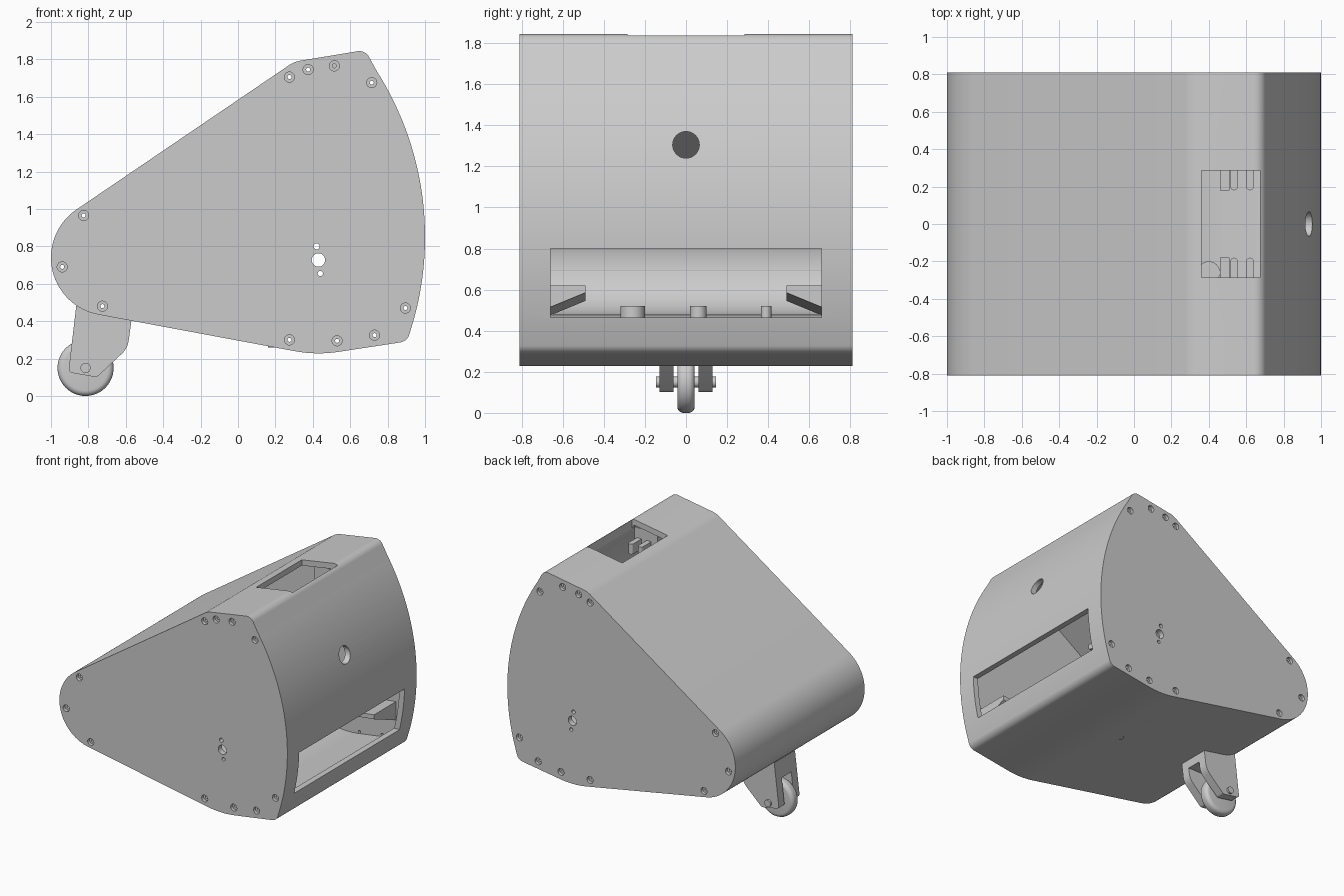
import bpy, bmesh, math
from mathutils import Vector, Matrix

cube = bpy.data.objects.get("Cube")
if cube:
    bpy.data.objects.remove(cube, do_unlink=True)

grey = bpy.data.materials.new("plain grey")
grey.use_nodes = True
grey.diffuse_color = (0.6, 0.6, 0.6, 1)
grey.node_tree.nodes["Principled BSDF"].inputs["Base Color"].default_value = (0.6, 0.6, 0.6, 1)


def finish(name, bm):
    bmesh.ops.recalc_face_normals(bm, faces=bm.faces[:])
    mesh = bpy.data.meshes.new(name)
    bm.to_mesh(mesh)
    bm.free()
    mesh.materials.append(grey)
    ob = bpy.data.objects.new(name, mesh)
    bpy.context.collection.objects.link(ob)
    return ob


def loft(bm, ring_a, ring_b):
    a = [bm.verts.new(p) for p in ring_a]
    b = [bm.verts.new(p) for p in ring_b]
    bm.faces.new(a)
    bm.faces.new(b[::-1])
    for i in range(len(a)):
        j = (i + 1) % len(a)
        bm.faces.new((a[j], a[i], b[i], b[j]))


def prism(bm, pts, y0, y1):
    loft(bm, [(x, y0, z) for x, z in pts], [(x, y1, z) for x, z in pts])


def box(bm, x0, x1, y0, y1, z0, z1):
    prism(bm, [(x0, z0), (x1, z0), (x1, z1), (x0, z1)], y0, y1)


def rod(bm, x, z, r, y0, y1, n=24):
    prism(bm, arc(x, z, r, 0, 360 - 360 / n, n), y0, y1)


def arc(cx, cz, r, a0, a1, n):
    angles = [math.radians(a0 + (a1 - a0) * i / (n - 1)) for i in range(n)]
    return [(cx + r * math.cos(a), cz + r * math.sin(a)) for a in angles]


def fillet(corners, n=8):
    """Round each (x, z, radius) corner of a closed outline."""
    out = []
    for i, (x, z, r) in enumerate(corners):
        p = Vector((x, z))
        if r == 0:
            out.append((x, z))
            continue
        u = (Vector(corners[i - 1][:2]) - p).normalized()
        v = (Vector(corners[(i + 1) % len(corners)][:2]) - p).normalized()
        half = u.angle(v) / 2
        c = p + (u + v).normalized() * (r / math.sin(half))
        s = p + u * (r / math.tan(half)) - c
        e = p + v * (r / math.tan(half)) - c
        for k in range(n + 1):
            d = s.lerp(e, k / n).normalized() * r
            out.append(tuple(c + d))
    return out


def inset(pts, d):
    out = []
    for i, p in enumerate(pts):
        a, b, c = Vector(pts[i - 1]), Vector(p), Vector(pts[(i + 1) % len(pts)])
        n1, n2 = [Vector((-t.y, t.x)).normalized() for t in (b - a, c - b)]
        out.append(tuple(b + (n1 + n2) * (d / (1 + n1.dot(n2)))))
    return out


def cut(ob, bm):
    tool = finish("cutter", bm)
    tool.hide_render = True
    mod = ob.modifiers.new("cut", 'BOOLEAN')
    mod.operation, mod.solver, mod.object = 'DIFFERENCE', 'EXACT', tool
    bpy.context.view_layer.objects.active = ob
    bpy.ops.object.modifier_apply(modifier=mod.name)
    bpy.data.objects.remove(tool, do_unlink=True)


def smooth(ob):
    bpy.ops.object.select_all(action='DESELECT')
    ob.select_set(True)
    bpy.context.view_layer.objects.active = ob
    bpy.ops.object.shade_smooth_by_angle(angle=math.radians(25))


# Housing outline: round rear, shallow keel, bowed front, short flat top
HALF, WALL = 0.81, 0.045
rear = [(x, z, 0) for x, z in arc(-0.69, 0.74, 0.31, 124, 259.5, 32)]
bow = [(x, z, 0) for x, z in arc(-0.654, 0.85, 1.654, -15, 32.5, 32)]
outline = fillet(rear + [(0.42, 0.218, 0.7), (0.905, 0.292, 0.06)] + bow
                 + [(0.68, 1.85, 0.06), (0.3, 1.787, 0.15)])
bm = bmesh.new()
prism(bm, outline, -HALF, HALF)
housing = finish("housing", bm)

# Hollow interior
bm = bmesh.new()
prism(bm, inset(outline, WALL), WALL - HALF, HALF - WALL)
cut(housing, bm)

# Front window, front round hole and top hatch
bm = bmesh.new()
box(bm, 0.8, 1.1, -0.66, 0.66, 0.465, 0.8)
box(bm, 0.36, 0.675, -0.285, 0.285, 1.7, 1.95)
bmesh.ops.create_cone(bm, cap_ends=True, segments=32, radius1=0.065, radius2=0.065, depth=0.4,
                      matrix=Matrix.Translation((0.95, 0, 1.305)) @ Matrix.Rotation(math.pi / 2, 4, 'Y'))
cut(housing, bm)

# Screw recesses on both side panels
screws = [(0.275, 1.705), (0.375, 1.745), (0.515, 1.765), (0.715, 1.675), (0.895, 0.47), (0.73, 0.325),
          (0.53, 0.295), (0.275, 0.3), (-0.725, 0.48), (-0.94, 0.69), (-0.825, 0.965)]
bm = bmesh.new()
for x, z in screws:
    for s in (-1, 1):
        rod(bm, x, z, 0.027, s * 0.785, s * 0.85)
cut(housing, bm)

# Screw pilots and axle holes right through
bm = bmesh.new()
for x, z in screws:
    rod(bm, x, z, 0.011, -1, 1, 12)
for x, z, r in ((0.43, 0.727, 0.036), (0.42, 0.8, 0.016), (0.44, 0.655, 0.014)):
    rod(bm, x, z, r, -1, 1)
cut(housing, bm)
smooth(housing)

# Tilted brackets on the inner side walls
for side, s in (("left", 1), ("right", -1)):
    bm = bmesh.new()
    section = [(0.49, 0.62), (0.77, 0.62), (0.77, 0.47), (0.49, 0.585)]
    loft(bm, [(0.85, s * y, z) for y, z in section], [(0.5, s * y, z - 0.04) for y, z in section])
    finish(side + "_motor_bracket", bm)

# Floor posts
for i, (x, y, r) in enumerate(((0.4, -0.26, 0.06), (0.2, 0.06, 0.04), (0.2, 0.39, 0.025))):
    bm = bmesh.new()
    bmesh.ops.create_cone(bm, cap_ends=True, segments=24, radius1=r, radius2=r, depth=0.26,
                          matrix=Matrix.Translation((x, y, 0.39)))
    smooth(finish("floor_post_%d" % (i + 1), bm))

# Round-ended clips hanging beside the hatch
for side, s in (("left", 1), ("right", -1)):
    bm = bmesh.new()
    for x in (0.535, 0.62):
        ring = [(x - 0.02, s * 0.34), (x - 0.02, s * 0.2)]
        ring += [(px, s * py) for px, py in arc(x, 0.2, 0.02, 180, 360, 9)[1:-1]]
        ring += [(x + 0.02, s * 0.2), (x + 0.02, s * 0.34)]
        loft(bm, [(px, py, 1.62) for px, py in ring], [(px, py, 1.7) for px, py in ring])
    box(bm, 0.46, 0.66, s * 0.3, s * 0.35, 1.6, 1.78)
    box(bm, 0.46, 0.51, s * 0.18, s * 0.32, 1.6, 1.66)
    finish(side + "_hatch_clips", bm)

# Caster fork with a slot for the wheel
fork_outline = fillet([(-0.865, 0.48, 0), (-0.907, 0.127, 0.02), (-0.755, 0.1, 0.03),
                       (-0.59, 0.255, 0.12), (-0.565, 0.44, 0)])
bm = bmesh.new()
prism(bm, fork_outline, -0.13, 0.13)
fork = finish("caster_fork", bm)
bm = bmesh.new()
box(bm, -1, -0.5, -0.06, 0.06, 0, 0.34)
cut(fork, bm)
smooth(fork)

# Caster axle and wheel
bm = bmesh.new()
rod(bm, -0.815, 0.15, 0.027, -0.145, 0.145)
smooth(finish("caster_axle", bm))
bm = bmesh.new()
rod(bm, -0.815, 0.15, 0.15, -0.042, 0.042, 48)
wheel = finish("caster_wheel", bm)
bevel = wheel.modifiers.new("round", 'BEVEL')
bevel.width, bevel.segments, bevel.limit_method = 0.03, 5, 'ANGLE'
bevel.angle_limit = math.radians(40)
bpy.context.view_layer.objects.active = wheel
bpy.ops.object.modifier_apply(modifier=bevel.name)
smooth(wheel)
